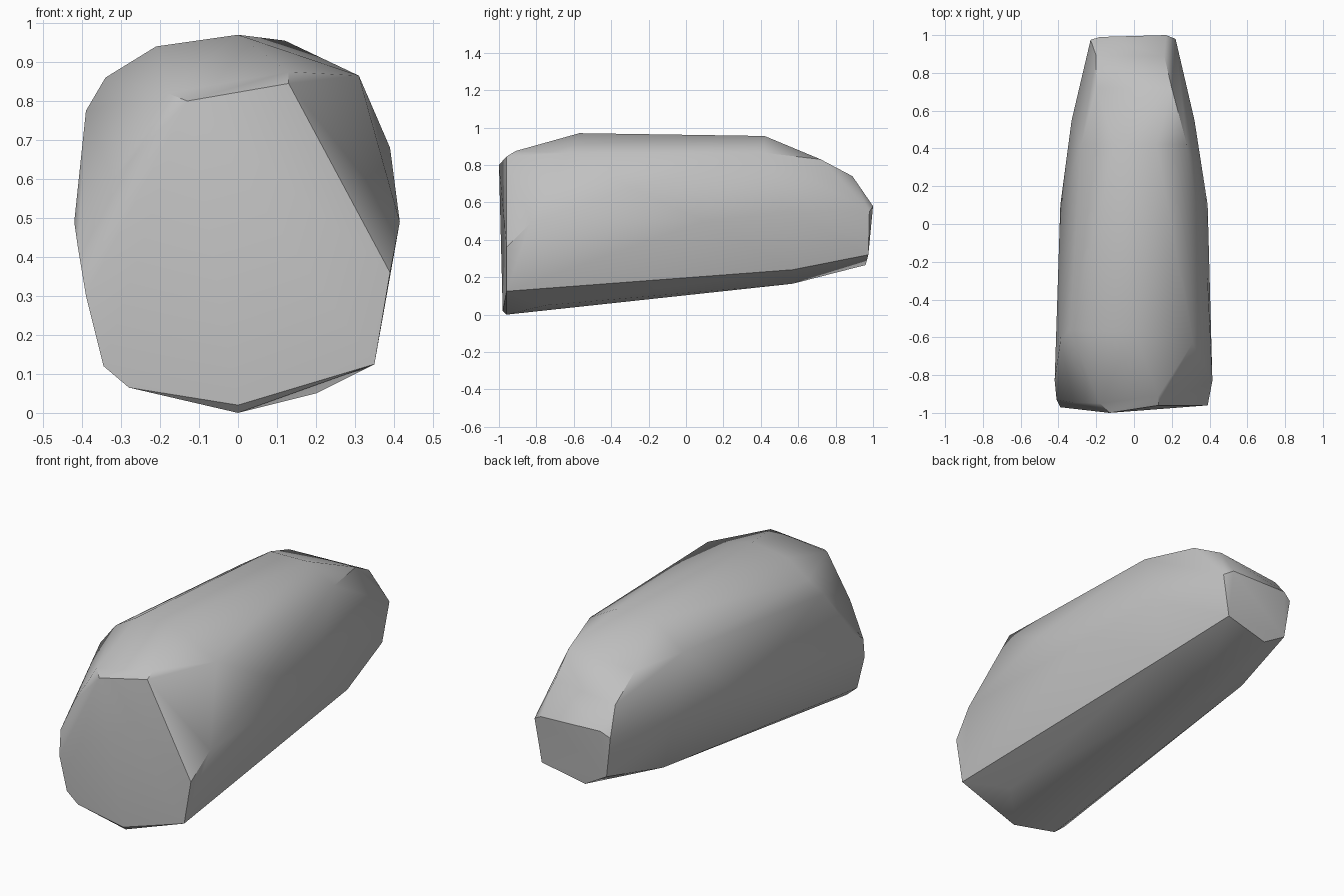
import bpy
import bmesh
import math

cube = bpy.data.objects.get("Cube")
if cube:
    bpy.data.objects.remove(cube, do_unlink=True)

# Stone colour
stone = bpy.data.materials.new("stone grey")
stone.use_nodes = True
grey = (0.53, 0.53, 0.53, 1)
stone.diffuse_color = grey
stone.node_tree.nodes["Principled BSDF"].inputs["Base Color"].default_value = grey

# Chipped front end, with a worn edge on its right
front = [(0, -.98, .02), (0, -.96, 0), (.35, -.96, .125), (.39, -.96, .36),
         (.13, -.96, .845), (.13, -.91, .875), (-.13, -1, .8), (-.39, -.97, .3),
         (-.345, -.97, .12), (-.28, -.97, .065), (.2, -.75, .05),
         (-.41, -.93, .42), (-.32, -.945, .6), (-.18, -.95, .82)]
# Shoulders and crown
body = [(.415, -.83, .49), (-.42, -.83, .49), (.31, -.63, .865), (-.34, -.56, .86),
        (-.21, -.57, .94), (0, -.57, .97), (.39, -.3, .68), (-.39, -.62, .775),
        (.39, .1, .5), (-.39, .1, .5), (.28, .42, .865), (-.28, .42, .83),
        (.12, .42, .955), (-.1, .42, .95)]
# Tapered back end
back = [(.255, .57, .24), (-.255, .56, .25), (.32, .55, .55), (-.33, .55, .55),
        (0, .57, .165), (.2, .72, .83), (-.2, .72, .82), (.16, .89, .74),
        (-.2, .89, .7), (.18, .975, .32), (.22, .98, .55), (.17, 1, .58),
        (-.18, .99, .59), (-.23, .975, .56), (-.2, .965, .34), (-.07, .96, .265)]

# Wrap the corners in one faceted stone
bm = bmesh.new()
for corner in front + body + back:
    bm.verts.new(corner)
hull = bmesh.ops.convex_hull(bm, input=bm.verts)
spare = {v for v in hull["geom_interior"] + hull["geom_unused"]
         if isinstance(v, bmesh.types.BMVert)}
bmesh.ops.delete(bm, geom=list(spare), context="VERTS")
bmesh.ops.recalc_face_normals(bm, faces=bm.faces)
mesh = bpy.data.meshes.new("stone")
bm.to_mesh(mesh)
bm.free()
mesh.materials.append(stone)

rock = bpy.data.objects.new("stone", mesh)
bpy.context.collection.objects.link(rock)
bpy.context.view_layer.objects.active = rock
rock.select_set(True)
bpy.ops.object.shade_smooth_by_angle(angle=math.radians(35))
